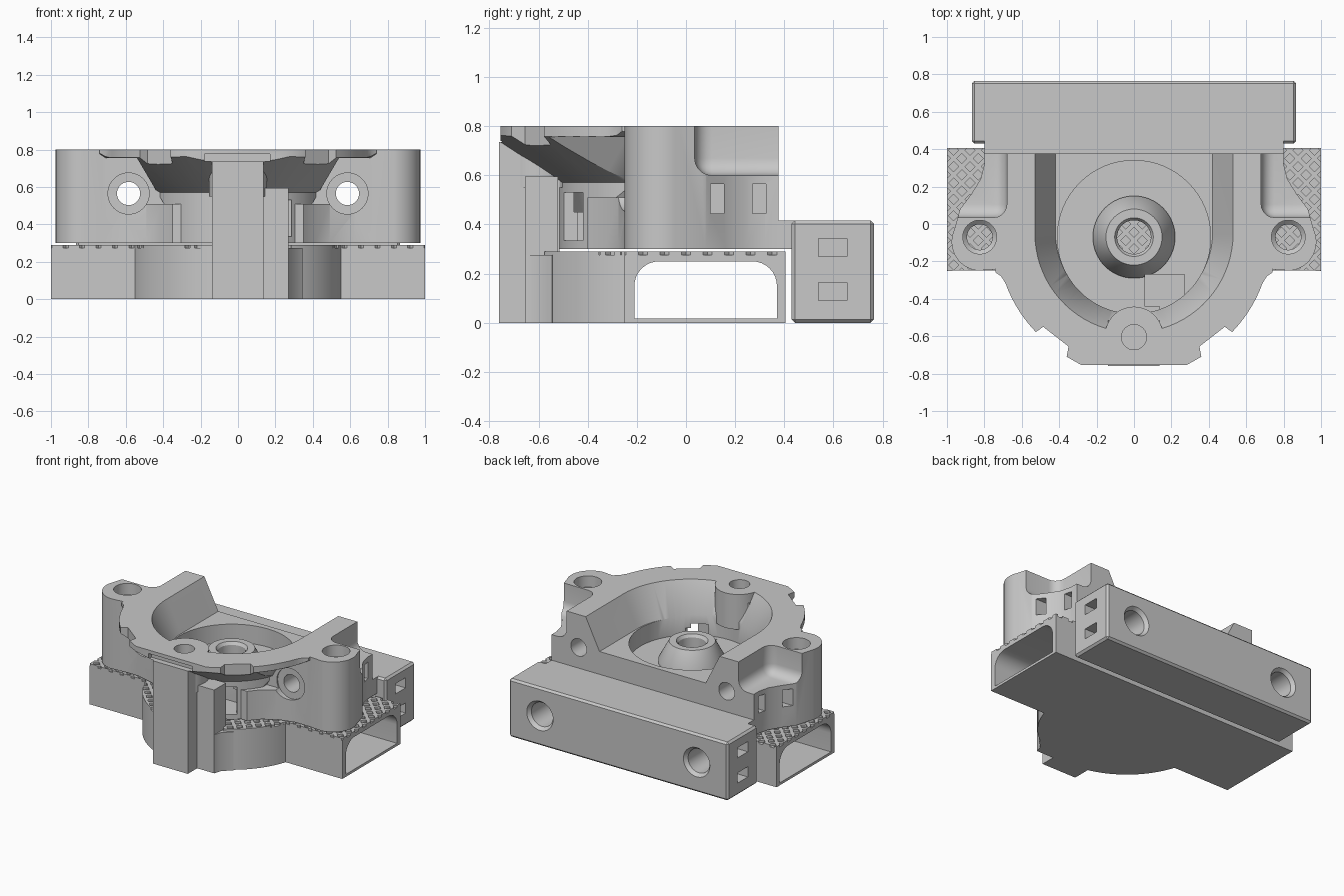
import bpy, bmesh, math
from mathutils import Matrix

cube = bpy.data.objects.get("Cube")
if cube:
    bpy.data.objects.remove(cube, do_unlink=True)

grey = bpy.data.materials.new("plain grey")
grey.use_nodes = True
grey.diffuse_color = (0.58, 0.58, 0.58, 1)
grey.node_tree.nodes["Principled BSDF"].inputs["Base Color"].default_value = (0.58, 0.58, 0.58, 1)
ALONG_X = Matrix(((0, 0, 1, 0), (1, 0, 0, 0), (0, 1, 0, 0), (0, 0, 0, 1)))
ALONG_Y = Matrix(((1, 0, 0, 0), (0, 0, 1, 0), (0, 1, 0, 0), (0, 0, 0, 1)))


def finish(bm, name):
    bmesh.ops.recalc_face_normals(bm, faces=bm.faces)
    mesh = bpy.data.meshes.new(name)
    bm.to_mesh(mesh)
    bm.free()
    mesh.materials.append(grey)
    ob = bpy.data.objects.new(name, mesh)
    bpy.context.collection.objects.link(ob)
    return ob


def loft(name, loops, matrix=None):
    """Solid through matching closed loops of points."""
    bm = bmesh.new()
    rings = [[bm.verts.new(p) for p in loop] for loop in loops]
    n = len(rings[0])
    for a, b in zip(rings, rings[1:]):
        for i in range(n):
            j = (i + 1) % n
            bm.faces.new((a[i], a[j], b[j], b[i]))
    bm.faces.new(rings[0][::-1])
    bm.faces.new(rings[-1])
    if matrix:
        bm.transform(matrix)
    return finish(bm, name)


def prism(name, pts, low, high, matrix=None):
    return loft(name, [[(x, y, z) for x, y in pts] for z in (low, high)], matrix)


def lathe(name, profile, x=0, y=0, z=0, along_y=False, n=64):
    m = Matrix.Translation((x, y, z))
    if along_y:
        m = m @ Matrix.Rotation(-math.pi / 2, 4, 'X')
    return loft(name, [[(px, py, h) for px, py in arc(0, 0, r, 0, 360 - 360 / n, n)]
                       for r, h in profile], m)


def box(name, x0, x1, y0, y1, z0, z1, bevel=0, segments=1):
    bm = bmesh.new()
    bmesh.ops.create_cube(bm, size=1)
    size = Matrix.Diagonal((abs(x1 - x0), y1 - y0, z1 - z0, 1))
    bm.transform(Matrix.Translation(((x0 + x1) / 2, (y0 + y1) / 2, (z0 + z1) / 2)) @ size)
    if bevel:
        bmesh.ops.bevel(bm, geom=bm.edges[:], offset=bevel, segments=segments,
                        profile=0.5, affect='EDGES')
    return finish(bm, name)


def arc(cx, cy, r, a0, a1, n):
    angles = [math.radians(a0 + (a1 - a0) * i / (n - 1)) for i in range(n)]
    return [(cx + r * math.cos(a), cy + r * math.sin(a)) for a in angles]


def mirrored(half):
    """Close an outline whose +x half runs from front to back."""
    return half + [(-x, y) for x, y in reversed(half)]


def combine(ob, tool, op='DIFFERENCE'):
    mod = ob.modifiers.new("combine", 'BOOLEAN')
    mod.operation, mod.object, mod.solver = op, tool, 'EXACT'
    bpy.context.view_layer.update()
    mesh = bpy.data.meshes.new_from_object(
        ob.evaluated_get(bpy.context.evaluated_depsgraph_get()))
    ob.modifiers.clear()
    ob.data = mesh
    bpy.data.objects.remove(tool, do_unlink=True)


# Base: hollow cross duct with a round front
base_outline = mirrored(arc(0, -0.07, 0.58, -89, -18, 24) + [(1, -0.25), (1, 0.405)])
base = prism("base_duct", base_outline, 0, 0.275)
tunnel = [(-0.21, 0.018), (0.37, 0.018)] + arc(0.27, 0.15, 0.1, 0, 90, 9) + arc(-0.11, 0.15, 0.1, 90, 180, 9)
combine(base, prism("tunnel", tunnel, -1.1, 1.1, ALONG_X))

# Crossed ridges on top of the base
for name, angle in (("ridges_rising", 45), ("ridges_falling", -45)):
    bm = bmesh.new()
    turn = Matrix.Rotation(math.radians(angle), 4, 'Z')
    for i in range(-20, 21):
        place = Matrix.Translation((0, i * 0.062, 0.28)) @ Matrix.Diagonal((3, 0.024, 0.02, 1))
        bmesh.ops.create_cube(bm, size=1, matrix=turn @ place)
    combine(finish(bm, name), prism("clip", base_outline, 0.2, 0.4), 'INTERSECT')

# Front column with a lower riser beside it, blended into the round base
box("front_column", -0.14, 0.135, -0.76, -0.515, 0, 0.735)
box("side_riser", 0.12, 0.27, -0.655, -0.52, 0, 0.595)
prism("riser_fillet", [(0.25, -0.655), (0.27, -0.655), (0.285, -0.605), (0.345, -0.545), (0.25, -0.52)], 0, 0.275)

# Front ring: outline trimmed underneath by a flaring cone
body = prism("upper_body", mirrored(
    [(0.28, -0.755), (0.36, -0.71), (0.35, -0.655), (0.485, -0.55)]
    + arc(0, -0.07, 0.73, -44, -20, 10) + [(0.71, -0.28), (0.74, -0.26), (0.74, 0)]), 0.3, 0.8)
combine(body, lathe("flare", [(0.45, 0.2), (0.45, 0.57), (0.81, 0.81), (0.81, 0.9)], y=-0.07), 'INTERSECT')

# Clear the flare above the screw seats, leaving a thin plate
recess = [(0.39, 0.5), (0.76, 0.5), (0.76, 0.755), (0.54, 0.755)]
for s in (1, -1):
    combine(body, prism("recess", [(s * x, z) for x, z in recess], -0.72, -0.24, ALONG_Y))

# Rear half with rounded ears
rear = mirrored([(0.3, -0.24), (0.72, -0.24)] + arc(0.82, -0.095, 0.155, -85, 25, 16)
                + [(0.93, 0.08), (0.87, 0.16), (0.82, 0.24), (0.80, 0.32), (0.80, 0.377)])
combine(body, prism("rear", rear, 0.3, 0.8), 'UNION')

# Low shoulders blending the round wall into the ears
shoulder = [(0.3, -0.2), (0.3, -0.40), (0.35, -0.40), (0.41, -0.33), (0.49, -0.275), (0.62, -0.24), (0.62, -0.2)]
for s in (1, -1):
    combine(body, prism("shoulder", [(s * x, y) for x, y in shoulder], 0.3, 0.51), 'UNION')

# Sloped U opening, then the round pocket in its floor
u_loops = []
for r, z in ((0.42, 0.58), (0.54, 0.82)):
    u = arc(0, -0.05, r, 180, 360, 40) + [(r, 0.6), (-r, 0.6)]
    u_loops.append([(x, y, z) for x, y in u])
combine(body, loft("u_opening", u_loops))
combine(body, lathe("pocket", [(0.41, 0.45), (0.41, 0.7)], y=-0.07))

# Centre cone and front screw post
combine(body, lathe("centre_cone", [(0.22, 0.4), (0.22, 0.47), (0.15, 0.6)], y=-0.07), 'UNION')
combine(body, lathe("post", [(0.155, 0.55), (0.155, 0.8)], y=-0.597), 'UNION')
combine(body, lathe("centre_hole", [(0.09, 0.2), (0.09, 0.58), (0.11, 0.61)], y=-0.07))
combine(body, lathe("post_hole", [(0.067, 0.62), (0.067, 0.9)], y=-0.605))

# Floor recess, front window, slot over the column
combine(body, box("floor_recess", 0.06, 0.27, -0.44, -0.27, 0.335, 0.5))
combine(body, box("front_window", 0.14, 0.285, -0.7, -0.4, 0.335, 0.53))
combine(body, box("column_slot", -0.18, 0.17, -0.8, -0.72, 0.735, 0.775))

# Rear rail
rail = box("rear_rail", -0.867, 0.867, 0.43, 0.765, 0, 0.417, 0.014)

for s in (1, -1):
    # Ear scoops, ear holes and side nut slots
    combine(body, box("scoop", s * 0.68, s * 1.3, 0.035, 0.7, 0.6, 1.1, 0.07, 5))
    combine(body, lathe("ear_hole", [(0.068, 0.2), (0.068, 0.7), (0.09, 0.72), (0.09, 0.9)],
                        s * 0.825, -0.07))
    for y in (0.10, 0.27):
        combine(body, box("nut_slot", s * 0.66, s * 1.1, y, y + 0.055, 0.445, 0.565))
    # Long screw holes with a wide front seat
    combine(body, lathe("screw_hole", [(0.11, -0.5), (0.11, -0.23), (0.062, -0.229), (0.062, 0.6)],
                        s * 0.585, 0, 0.565, True))
    # Rail holes and end slots
    combine(rail, lathe("rail_hole", [(0.085, 0.46), (0.085, 0.74), (0.108, 0.77)],
                        s * 0.62, 0, 0.215, True))
    for z in (0.09, 0.27):
        combine(rail, box("end_slot", s * 0.75, s * 1, 0.54, 0.655, z, z + 0.073))

# Web joining the body to the rail
box("rail_web", -0.80, 0.80, 0.36, 0.45, 0.3, 0.417)

bpy.ops.object.select_all(action='DESELECT')
for ob in bpy.context.collection.objects:
    if ob.type == 'MESH' and grey.name in ob.data.materials:
        ob.select_set(True)
        bpy.context.view_layer.objects.active = ob
bpy.ops.object.shade_smooth_by_angle(angle=math.radians(30))
